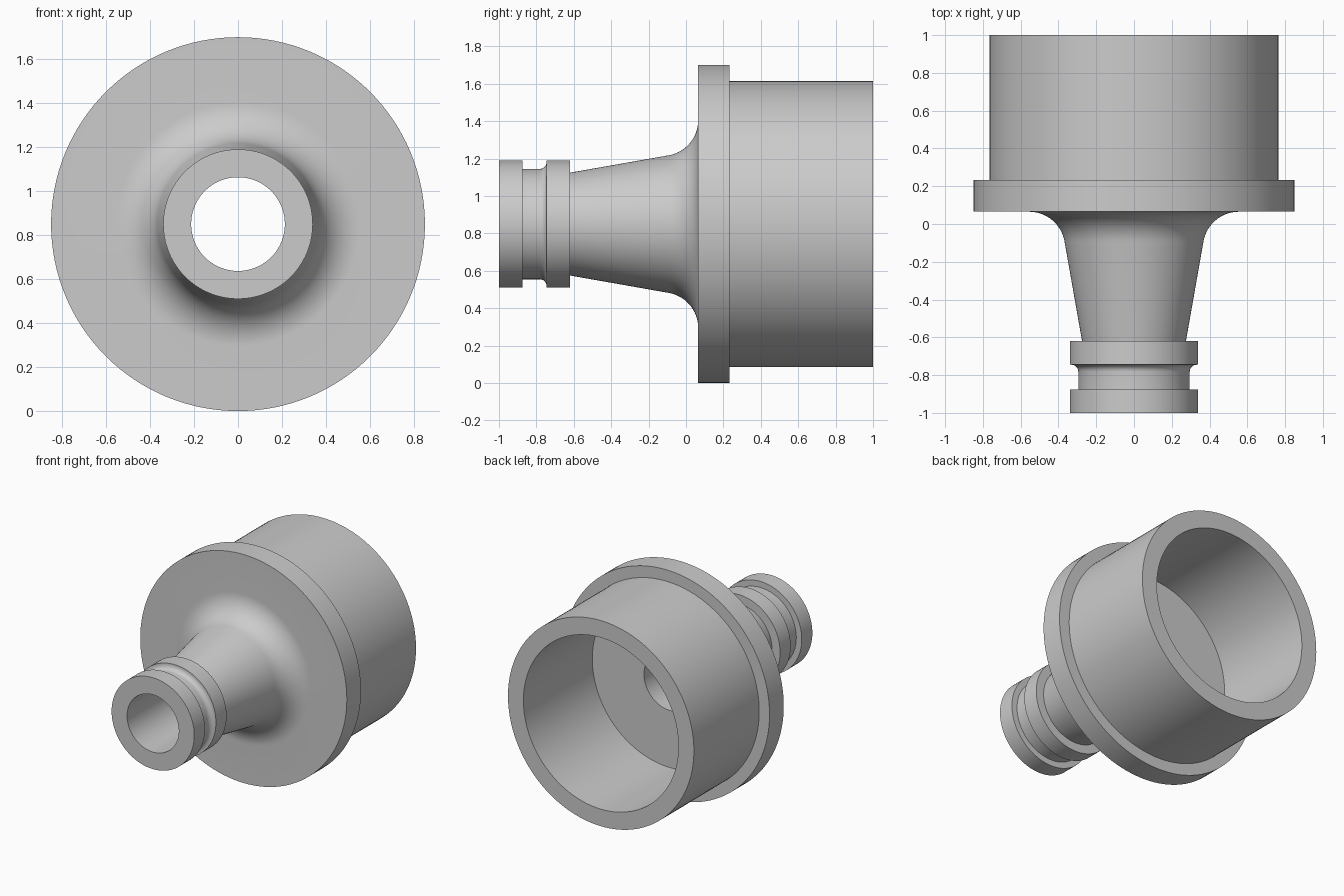
import bpy, bmesh, math
from mathutils import Matrix, Vector

cube = bpy.data.objects.get("Cube")
if cube:
    bpy.data.objects.remove(cube, do_unlink=True)

AXIS_Z = 0.85
SEGMENTS = 128

grey = bpy.data.materials.new("plain_grey")
grey.use_nodes = True
colour = (0.6, 0.6, 0.6, 1)
grey.diffuse_color = colour
grey.node_tree.nodes["Principled BSDF"].inputs["Base Color"].default_value = colour


def arc(y, r, radius, start, end, steps):
    """Points of a concave fillet, as (y, radius) pairs."""
    angles = [math.radians(start + (end - start) * i / steps) for i in range(steps + 1)]
    return [(y + radius * math.sin(a), r - radius * math.cos(a)) for a in angles]


def lathe(name, profile):
    """Revolve a closed (y, radius) profile around the long axis."""
    bm = bmesh.new()
    verts = [bm.verts.new((r, y, 0)) for y, r in profile]
    edges = [bm.edges.new((a, b)) for a, b in zip(verts, verts[1:] + verts[:1])]
    bmesh.ops.spin(bm, geom=verts + edges, cent=(0, 0, 0), axis=(0, 1, 0),
                   angle=math.tau, steps=SEGMENTS, use_merge=True)
    bmesh.ops.remove_doubles(bm, verts=bm.verts, dist=1e-5)
    bmesh.ops.recalc_face_normals(bm, faces=bm.faces)
    bmesh.ops.transform(bm, matrix=Matrix.Translation(Vector((0, 0, AXIS_Z))), verts=bm.verts)
    mesh = bpy.data.meshes.new(name)
    bm.to_mesh(mesh)
    bm.free()
    mesh.materials.append(grey)
    obj = bpy.data.objects.new(name, mesh)
    bpy.context.collection.objects.link(obj)
    bpy.ops.object.select_all(action="DESELECT")
    obj.select_set(True)
    bpy.context.view_layer.objects.active = obj
    bpy.ops.object.shade_smooth_by_angle(angle=math.radians(30))
    return obj


BORE = 0.213
# Nozzle tip: end collar, groove with a filleted shoulder, second collar
tip = [(-1, BORE), (-1, 0.34), (-0.875, 0.34), (-0.875, 0.295)]
tip += arc(-0.782, 0.332, 0.037, 0, 90, 6)
tip += [(-0.745, 0.34), (-0.62, 0.34)]
# Tapered neck flaring into the flange face
neck = [(-0.62, 0.275)] + arc(-0.125, 0.555, 0.19, 9, 90, 16)
# Flange and open cup with a flat floor
cup = [(0.065, 0.85), (0.232, 0.85), (0.232, 0.765), (1, 0.765),
       (1, 0.638), (0.19, 0.638), (0.19, BORE)]

lathe("hose_adapter", tip + neck + cup)
